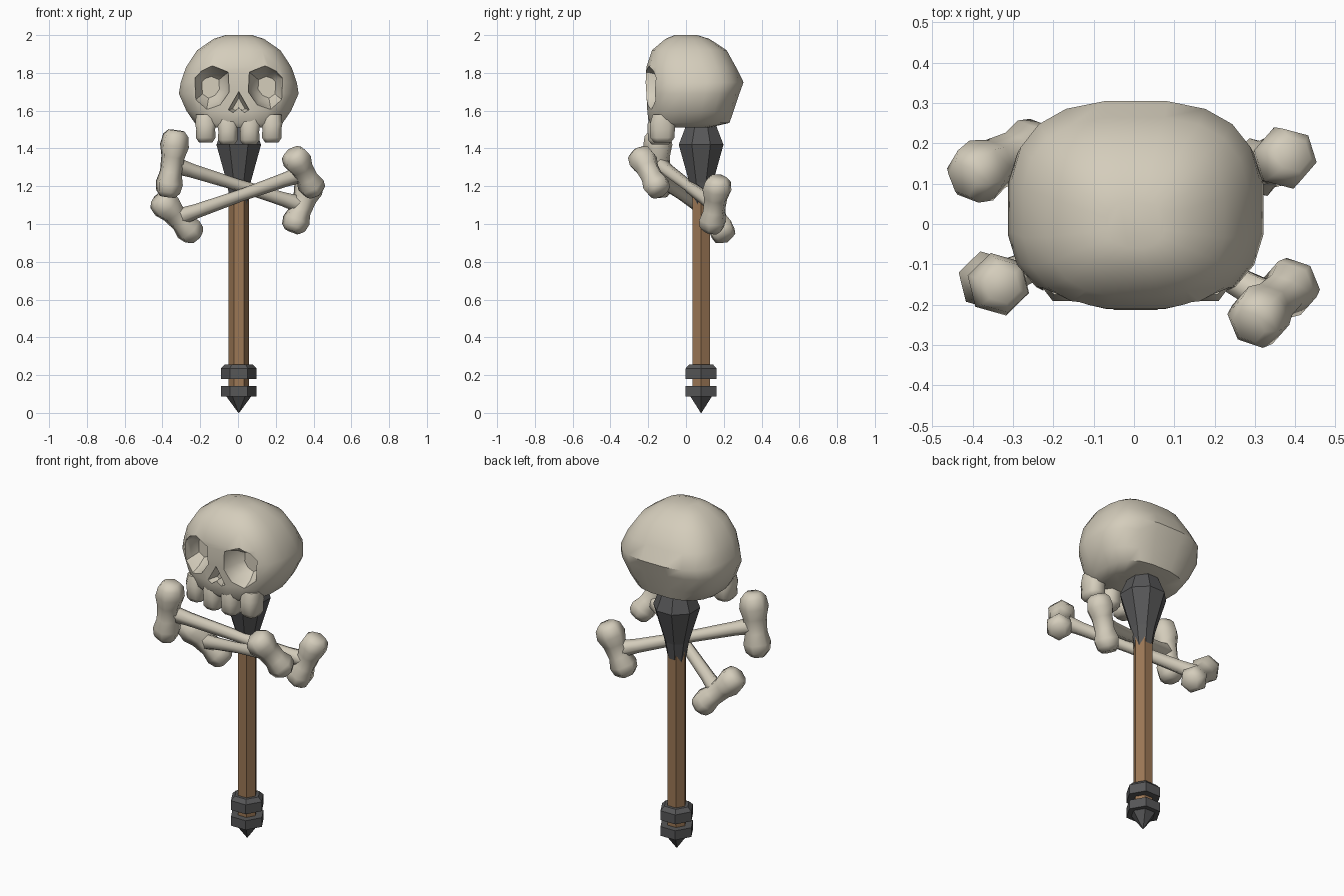
import bpy, bmesh, math
from mathutils import Vector

if "Cube" in bpy.data.objects:
    bpy.data.objects.remove(bpy.data.objects["Cube"])


def material(name, rgb):
    m = bpy.data.materials.new(name)
    m.diffuse_color = (*rgb, 1)
    m.use_nodes = True
    m.node_tree.nodes["Principled BSDF"].inputs["Base Color"].default_value = m.diffuse_color
    return m


BONE = material("bone", (0.66, 0.61, 0.50))
WOOD = material("wood", (0.33, 0.185, 0.09))
IRON = material("dark_iron", (0.095, 0.095, 0.097))
CX, CY = 0.004, 0.08          # staff axis


def add_loft(bm, rings):
    """Skin a list of equal-length point rings and cap both ends."""
    vs = [[bm.verts.new(p) for p in r] for r in rings]
    n = len(vs[0])
    for a, b in zip(vs, vs[1:]):
        for i in range(n):
            j = (i + 1) % n
            bm.faces.new((a[i], a[j], b[j], b[i]))
    bm.faces.new(vs[0][::-1])
    bm.faces.new(vs[-1])


def finish(bm, name, mat, angle=None):
    bmesh.ops.recalc_face_normals(bm, faces=bm.faces)
    me = bpy.data.meshes.new(name)
    bm.to_mesh(me)
    bm.free()
    ob = bpy.data.objects.new(name, me)
    bpy.context.collection.objects.link(ob)
    me.materials.append(mat)
    if angle:
        smooth(ob, angle)
    return ob


def smooth(ob, angle):
    bpy.ops.object.select_all(action='DESELECT')
    ob.select_set(True)
    bpy.context.view_layer.objects.active = ob
    bpy.ops.object.shade_smooth_by_angle(angle=math.radians(angle))


def lathe(name, profile, sides, mat, turn=0.0):
    """Faceted turned part around the staff axis; profile = (radius, z)."""
    bm = bmesh.new()
    add_loft(bm, [[(CX + r * math.cos(turn + math.tau * i / sides),
                    CY + r * math.sin(turn + math.tau * i / sides), z)
                   for i in range(sides)] for r, z in profile])
    return finish(bm, name, mat)


def tube(bm, a, b, profile, sides=6, turn=0.0):
    """Round-section loft from a to b; profile = (fraction, radius)."""
    a, b = Vector(a), Vector(b)
    d = (b - a).normalized()
    u = d.cross(Vector((0.3, 1, 0.1))).normalized()
    v = d.cross(u)
    add_loft(bm, [[a.lerp(b, t) + r * (math.cos(turn + math.tau * i / sides) * u
                                       + math.sin(turn + math.tau * i / sides) * v)
                   for i in range(sides)] for t, r in profile])


# Staff: hexagonal shaft, pommel rings with spike, iron socket under the skull
lathe("shaft", [(0.053, 0.08), (0.053, 1.25)], 6, WOOD)
lathe("pommel_spike", [(0.002, 0.0), (0.068, 0.09), (0.06, 0.10)], 6, IRON)
lathe("lower_ring", [(0.095, 0.088), (0.095, 0.142)], 6, IRON)
lathe("upper_ring", [(0.095, 0.18), (0.095, 0.235), (0.072, 0.257)], 6, IRON)
lathe("skull_socket", [(0.042, 1.08), (0.068, 1.22), (0.128, 1.42), (0.07, 1.56)],
      8, IRON, math.pi / 8)

# Cranium: superellipse sections (z, half width, front y, back y)
SECTIONS = [(1.512, 0.19, -0.18, 0.13), (1.535, 0.235, -0.20, 0.232),
            (1.60, 0.28, -0.207, 0.255), (1.69, 0.32, -0.212, 0.285),
            (1.75, 0.31, -0.216, 0.307), (1.83, 0.282, -0.212, 0.267),
            (1.92, 0.222, -0.182, 0.217), (1.98, 0.135, -0.11, 0.125),
            (2.0, 0.07, -0.06, 0.06)]


def superellipse(z, w, y0, y1, n=20, p=2.7):
    out = []
    for i in range(n):
        t = math.tau * (i + 0.5) / n
        c, s = math.cos(t), math.sin(t)
        out.append((CX + w * math.copysign(abs(c) ** (2 / p), c),
                    (y0 + y1) / 2 + (y1 - y0) / 2 * math.copysign(abs(s) ** (2 / p), s), z))
    return out


bm = bmesh.new()
add_loft(bm, [superellipse(*s) for s in SECTIONS])
skull = finish(bm, "skull", BONE)


def cutter(name, outline, stops):
    """Tapered prism along y; stops = (y, scale about the outline centre)."""
    ox = sum(p[0] for p in outline) / len(outline)
    oz = sum(p[1] for p in outline) / len(outline)
    bm = bmesh.new()
    add_loft(bm, [[(CX + ox + (x - ox) * s, y, oz + (z - oz) * s) for x, z in outline]
                  for y, s in stops])
    ob = finish(bm, name, BONE)
    ob.hide_render = True
    return ob


# Eye sockets and nose hole are cut into the cranium
EYE = [(0.24, 1.78), (0.20, 1.815), (0.14, 1.835), (0.06, 1.80), (0.055, 1.70),
       (0.10, 1.635), (0.17, 1.605), (0.235, 1.65)]
NOSE = [(0, 1.70), (0.055, 1.605), (0.03, 1.59), (0, 1.615), (-0.03, 1.59), (-0.055, 1.605)]
EYE_STOPS = [(-0.3, 1.08), (-0.2, 1.04), (-0.13, 0.8), (-0.09, 0.5)]
cutters = [cutter("eye_cut", [(sx * x, z) for x, z in EYE], EYE_STOPS) for sx in (-1, 1)]
cutters.append(cutter("nose_cut", NOSE, [(-0.3, 1.05), (-0.2, 1.0), (-0.15, 0.6)]))
bpy.context.view_layer.objects.active = skull
for c in cutters:
    mod = skull.modifiers.new(c.name, 'BOOLEAN')
    mod.operation, mod.solver, mod.object = 'DIFFERENCE', 'EXACT', c
    bpy.ops.object.modifier_apply(modifier=mod.name)
    bpy.data.objects.remove(c)
smooth(skull, 42)

# Teeth: four rounded blocks (centre x, centre y, bottom z)
bm = bmesh.new()
for sx in (-1, 1):
    for x, y, z0 in ((0.058, -0.137, 1.42), (0.175, -0.125, 1.432)):
        rings = []
        for z, w, d in ((z0, 0.036, 0.045), (z0 + 0.025, 0.052, 0.064),
                        (z0 + 0.07, 0.05, 0.066), (1.53, 0.056, 0.066), (1.58, 0.05, 0.05)):
            rings.append([(CX + sx * x + px * w, y + py * d, z) for px, py in
                          ((-1, -0.5), (-0.55, -1), (0.55, -1), (1, -0.5),
                           (1, 0.5), (0.55, 1), (-0.55, 1), (-1, 0.5))])
        add_loft(bm, rings)
finish(bm, "teeth", BONE, 60)

# Crossed bones: each end is a pair of knuckles joined by a waist
KNUCKLE = [(-0.32, 0.045), (-0.2, 0.07), (0.05, 0.08), (0.32, 0.064), (0.68, 0.06),
           (0.95, 0.075), (1.16, 0.066), (1.28, 0.042)]
SHAFT = [(0, 0.048), (0.15, 0.038), (0.5, 0.032), (0.85, 0.038), (1, 0.048)]


def bone(name, left, right):
    bm = bmesh.new()
    mids = []
    for a, b in (left, right):
        tube(bm, a, b, KNUCKLE)
        mids.append((Vector(a) + Vector(b)) / 2)
    tube(bm, *mids, SHAFT)
    return finish(bm, name, BONE, 60)


bone("falling_bone",
     ((-0.335, -0.15, 1.425), (-0.365, -0.14, 1.205)),
     ((0.375, 0.165, 1.19), (0.305, 0.14, 1.01)))
bone("rising_bone",
     ((-0.385, 0.13, 1.10), (-0.255, 0.19, 0.965)),
     ((0.31, -0.23, 1.34), (0.39, -0.155, 1.20)))
